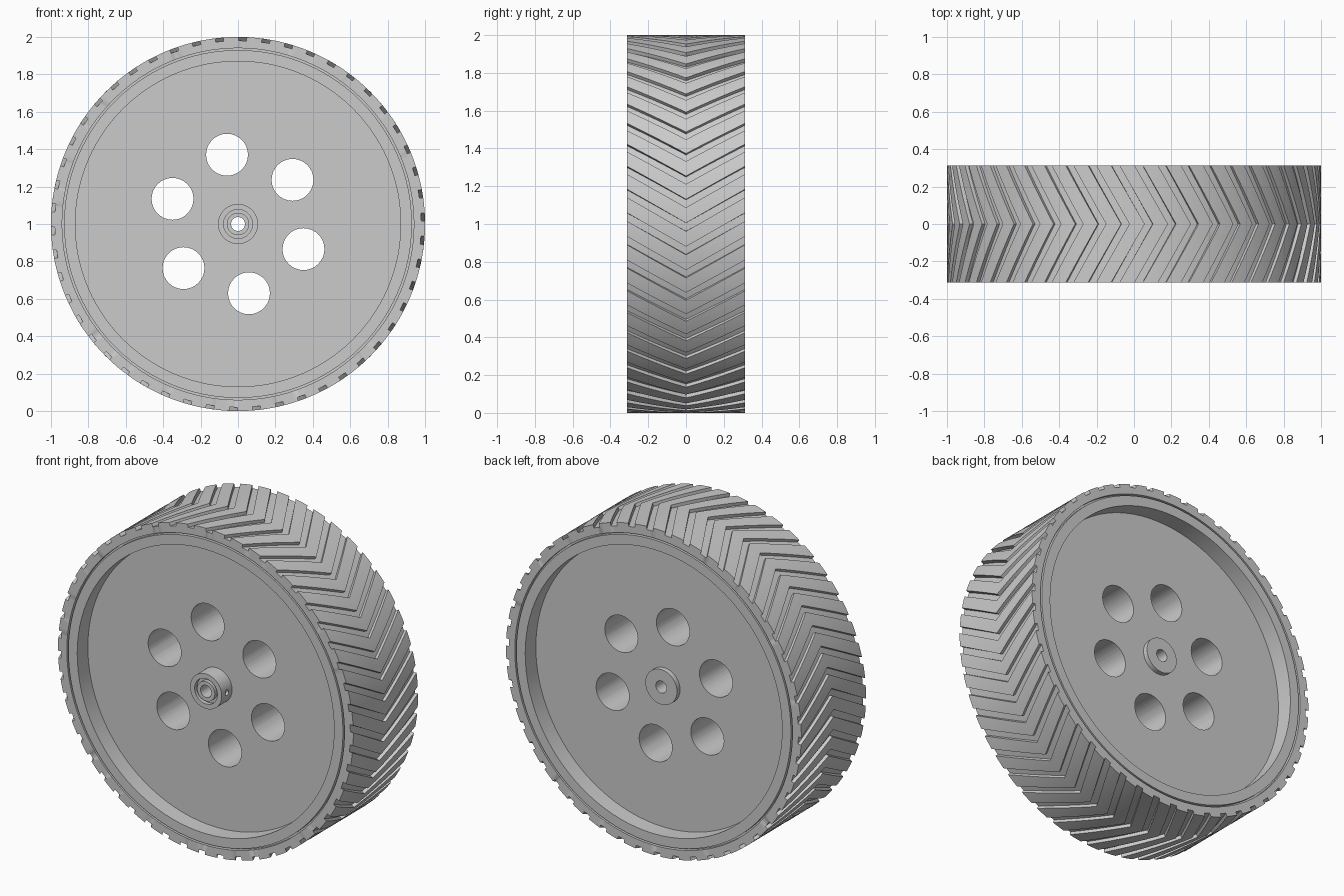
import bpy, bmesh, math
from mathutils import Matrix

if "Cube" in bpy.data.objects:
    bpy.data.objects.remove(bpy.data.objects["Cube"])

HALF = 0.313          # half width of the wheel
GROOVES = 50
PITCH = math.tau / GROOVES

grey = bpy.data.materials.new("plain grey")
grey.use_nodes = True
colour = (0.6, 0.6, 0.6, 1)
grey.diffuse_color = colour
grey.node_tree.nodes["Principled BSDF"].inputs["Base Color"].default_value = colour


def finish(name, bm):
    """Turn a bmesh into a grey object."""
    bmesh.ops.recalc_face_normals(bm, faces=bm.faces)
    mesh = bpy.data.meshes.new(name)
    bm.to_mesh(mesh)
    bm.free()
    obj = bpy.data.objects.new(name, mesh)
    obj.data.materials.append(grey)
    bpy.context.collection.objects.link(obj)
    return obj


def smooth(obj):
    bpy.ops.object.select_all(action='DESELECT')
    obj.select_set(True)
    bpy.context.view_layer.objects.active = obj
    bpy.ops.object.shade_smooth_by_angle(angle=math.radians(30))


def polar(r, t, y):
    """Point at clockwise angle t from the top of the wheel."""
    return (r * math.sin(t), y, 1 + r * math.cos(t))


def skin(bm, rings):
    """Bridge a closed list of closed rings with quads."""
    rows = [[bm.verts.new(p) for p in ring] for ring in rings]
    for a, b in zip(rows, rows[1:] + rows[:1]):
        for i in range(len(a)):
            j = (i + 1) % len(a)
            bm.faces.new((a[i], a[j], b[j], b[i]))


def lathe(name, profile, segments):
    bm = bmesh.new()
    skin(bm, [[polar(r, math.tau * i / segments, y) for i in range(segments)]
              for r, y in profile])
    return finish(name, bm)


# Tyre with chevron grooves: the groove outline twists towards the middle
half_groove = 0.022
tooth = [(-half_groove, 1.0), (-half_groove, 0.98), (0, 0.98), (half_groove, 0.98),
         (half_groove, 1.0), (PITCH * 0.35, 1.0), (PITCH * 0.5, 1.0), (PITCH * 0.65, 1.0)]


def tread_ring(y, inner=None):
    shift = 0.025 + 0.18 * (1 - abs(y) / HALF)
    return [polar(inner or r, k * PITCH + a + shift, y)
            for k in range(GROOVES) for a, r in tooth]


steps = 5
ys = [HALF * i / steps for i in range(-steps, steps + 1)]
bm = bmesh.new()
skin(bm, [tread_ring(-HALF, 0.94)] + [tread_ring(y) for y in ys] + [tread_ring(HALF, 0.94)])
smooth(finish("tyre", bm))

# Rim, web and hub turned as one body around the axle bore
WEB = 0.21
body = lathe("rim_and_hub", [
    (0.037, -0.31), (0.06, -0.31), (0.06, -0.285), (0.077, -0.285), (0.077, -0.31),
    (0.107, -0.31), (0.107, -WEB), (0.87, -WEB), (0.87, -HALF), (0.93, -HALF),
    (0.93, -0.29), (0.945, -0.29), (0.945, 0.29), (0.93, 0.29), (0.93, HALF),
    (0.87, HALF), (0.87, WEB), (0.107, WEB), (0.107, 0.24), (0.037, 0.24)], 96)

# Cutters: six round holes through the web and a set screw hole in the hub
bm = bmesh.new()
for k in range(6):
    x, y, z = polar(0.375, math.radians(60 * k - 9), 0)
    bmesh.ops.create_cone(bm, cap_ends=True, segments=32, radius1=0.112, radius2=0.112, depth=0.8,
                          matrix=Matrix.Translation((x, y, z)) @ Matrix.Rotation(math.pi / 2, 4, 'X'))
bmesh.ops.create_cone(bm, cap_ends=True, segments=16, radius1=0.016, radius2=0.016, depth=0.04,
                      matrix=Matrix.Translation((0.11, -0.26, 1)) @ Matrix.Rotation(math.pi / 2, 4, 'Y'))
cutter = finish("hole_cutter", bm)
cutter.hide_render = True

cut = body.modifiers.new("holes", 'BOOLEAN')
cut.operation = 'DIFFERENCE'
cut.solver = 'EXACT'
cut.object = cutter
bpy.ops.object.select_all(action='DESELECT')
body.select_set(True)
bpy.context.view_layer.objects.active = body
bpy.ops.object.modifier_apply(modifier=cut.name)
bpy.data.objects.remove(cutter)
smooth(body)
